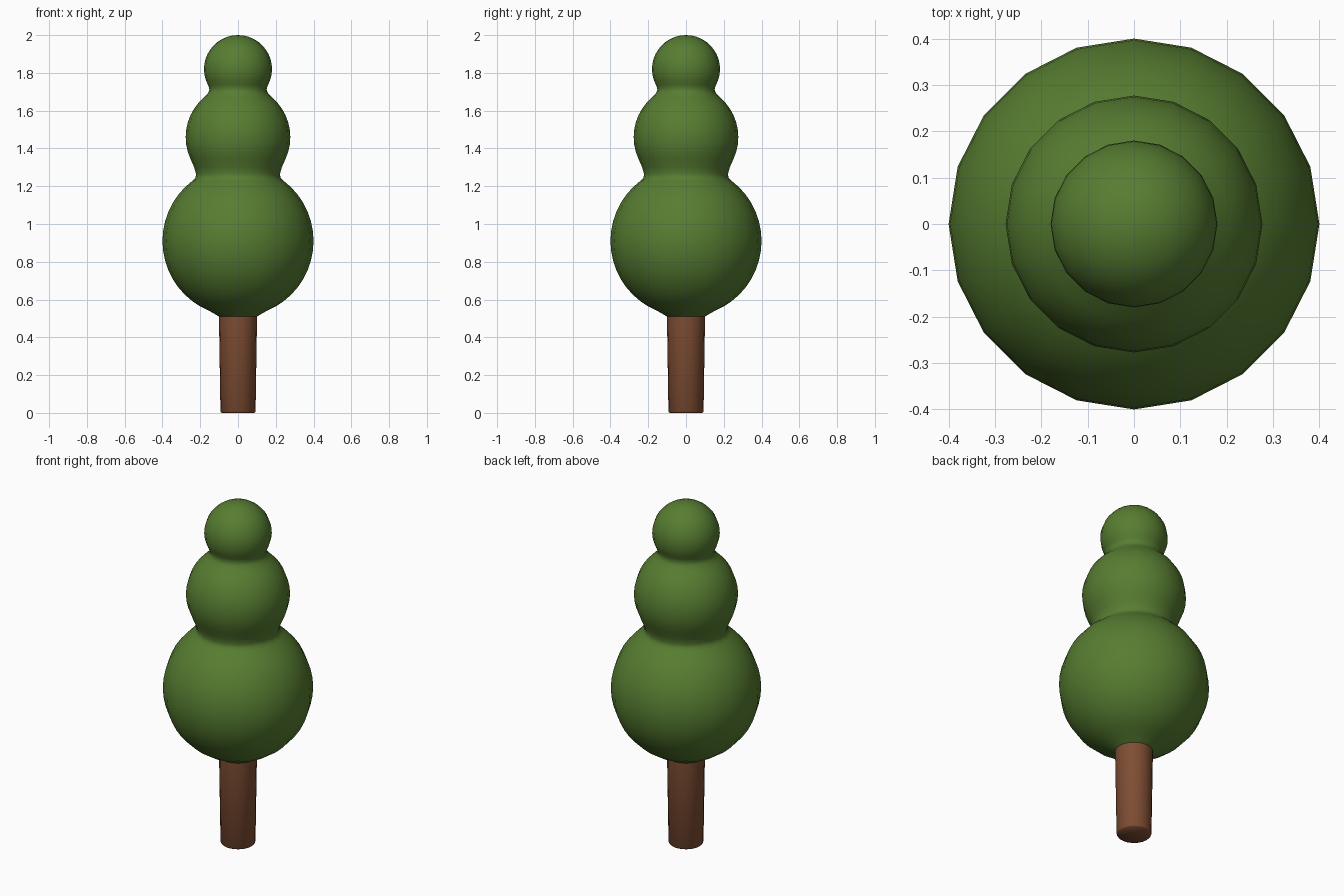
import bpy, math

if "Cube" in bpy.data.objects:
    bpy.data.objects.remove(bpy.data.objects["Cube"])


def material(name, rgb):
    m = bpy.data.materials.new(name)
    m.diffuse_color = (*rgb, 1)
    m.use_nodes = True
    m.node_tree.nodes["Principled BSDF"].inputs["Base Color"].default_value = m.diffuse_color
    return m


def lathe(name, profile, mat, sides=20):
    """Revolve (radius, z) points about z; zero radius makes a pole."""
    verts, rings, faces = [], [], []
    for r, z in profile:
        start = len(verts)
        n = sides if r > 1e-4 else 1
        for i in range(n):
            a = 2 * math.pi * i / sides
            verts.append((r * math.cos(a), r * math.sin(a), z))
        rings.append([start + i % n for i in range(sides)])
    for lo, hi in zip(rings, rings[1:]):
        for i in range(sides):
            j = (i + 1) % sides
            faces.append(list(dict.fromkeys((lo[i], lo[j], hi[j], hi[i]))))
    mesh = bpy.data.meshes.new(name)
    mesh.from_pydata(verts, [], faces)
    mesh.materials.append(mat)
    ob = bpy.data.objects.new(name, mesh)
    bpy.context.collection.objects.link(ob)
    bpy.ops.object.select_all(action='DESELECT')
    ob.select_set(True)
    bpy.context.view_layer.objects.active = ob
    bpy.ops.object.shade_smooth_by_angle(angle=math.radians(60))
    return ob


def arc(radius, zc, start, end, steps):
    """Profile arc, angles in degrees above the equator."""
    pts = []
    for i in range(steps + 1):
        a = math.radians(start + (end - start) * i / steps)
        pts.append((radius * math.cos(a), zc + radius * math.sin(a)))
    return pts


leaf = material("leaf green", (0.095, 0.205, 0.031))
bark = material("bark brown", (0.21, 0.075, 0.033))

# Trunk, slightly wider at the top, with a softened foot
lathe("trunk", [(0, 0), (0.088, 0), (0.093, 0.007), (0.101, 0.515)], bark)

# Clipped foliage: three stacked balls joined by soft necks
profile = [(0.10, 0.51)]
profile += arc(0.40, 0.91, -68, 53, 16)
profile += [(0.225, 1.245), (0.222, 1.265), (0.232, 1.30)]
profile += arc(0.277, 1.46, -25, 50, 9)
profile += [(0.158, 1.694), (0.151, 1.712), (0.158, 1.735)]
profile += arc(0.18, 1.82, -20, 90, 12)
lathe("foliage", profile, leaf)
